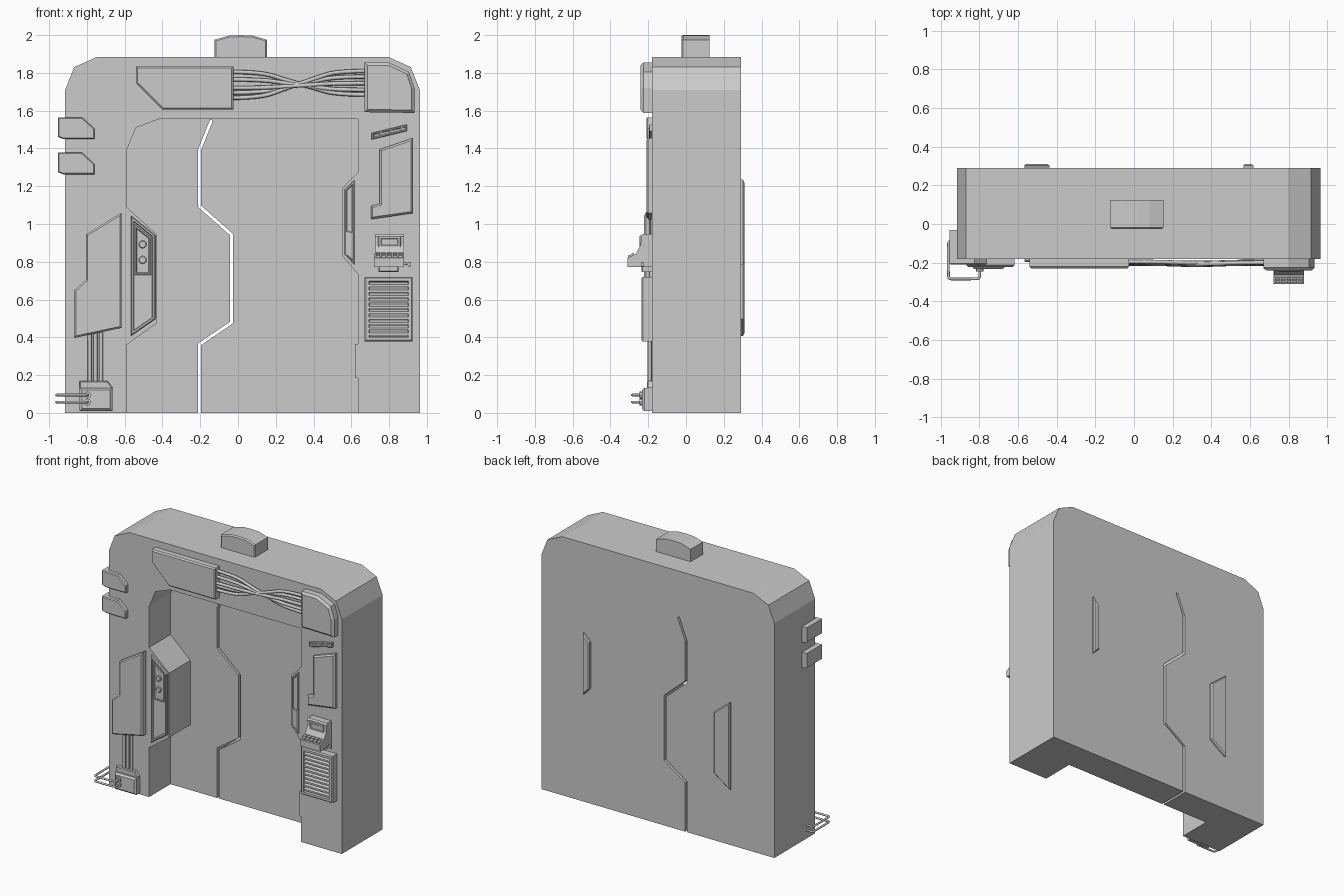
import bpy, bmesh, math
from mathutils import Vector

if "Cube" in bpy.data.objects:
    bpy.data.objects.remove(bpy.data.objects["Cube"])


def prism(name, pts, a, b, chamfer=0, rim=0, sink=0, axis='y'):
    """Extrude a profile from a to b; chamfer, rim and sink shape the b face."""
    def put(p, t):
        return (p[0], t, p[1]) if axis == 'y' else (t, p[0], p[1])
    bm = bmesh.new()
    lo = [bm.verts.new(put(p, a)) for p in pts]
    hi = [bm.verts.new(put(p, b)) for p in pts]
    n = len(pts)
    bm.faces.new(lo)
    front = bm.faces.new(hi)
    for i in range(n):
        j = (i + 1) % n
        bm.faces.new((lo[i], lo[j], hi[j], hi[i]))
    bmesh.ops.recalc_face_normals(bm, faces=bm.faces[:])
    if chamfer:
        for v in hi:  # start lower so the finished face lands on b
            v.co[1 if axis == 'y' else 0] -= math.copysign(chamfer, b - a)
        bm.normal_update()
        bmesh.ops.inset_region(bm, faces=[front], thickness=chamfer, depth=chamfer, use_even_offset=True)
    if rim:
        bm.normal_update()
        bmesh.ops.inset_region(bm, faces=[front], thickness=rim, depth=0, use_even_offset=True)
        bm.normal_update()
        bmesh.ops.inset_region(bm, faces=[front], thickness=0.004, depth=-sink, use_even_offset=True)
    me = bpy.data.meshes.new(name)
    bm.to_mesh(me)
    bm.free()
    ob = bpy.data.objects.new(name, me)
    bpy.context.collection.objects.link(ob)
    return ob


def rect(x0, x1, z0, z1):
    return [(x0, z0), (x1, z0), (x1, z1), (x0, z1)]


def disc(x, z, r, n=12):
    return [(x + r * math.cos(2 * math.pi * i / n), z + r * math.sin(2 * math.pi * i / n)) for i in range(n)]


def tube(name, pts, r, smooth=True):
    cu = bpy.data.curves.new(name, 'CURVE')
    cu.dimensions = '3D'
    cu.bevel_depth = r
    cu.bevel_resolution = 2
    cu.use_fill_caps = True
    sp = cu.splines.new('NURBS' if smooth else 'POLY')
    sp.points.add(len(pts) - 1)
    for p, co in zip(sp.points, pts):
        p.co = (*co, 1)
    if smooth:
        sp.order_u = 3
        sp.use_endpoint_u = True
        sp.resolution_u = 5
    ob = bpy.data.objects.new(name, cu)
    bpy.context.collection.objects.link(ob)
    bpy.ops.object.select_all(action='DESELECT')
    ob.select_set(True)
    bpy.context.view_layer.objects.active = ob
    bpy.ops.object.convert(target='MESH')
    bpy.ops.object.shade_smooth_by_angle(angle=math.radians(50))


def cut(ob, cutter):
    m = ob.modifiers.new('cut', 'BOOLEAN')
    m.operation = 'DIFFERENCE'
    m.solver = 'EXACT'
    m.object = cutter
    bpy.ops.object.select_all(action='DESELECT')
    ob.select_set(True)
    bpy.context.view_layer.objects.active = ob
    bpy.ops.object.modifier_apply(modifier=m.name)
    bpy.data.objects.remove(cutter)


FACE = -0.18   # front plane of the frame
BACK = 0.29

# Door frame with deep recess and the stepped gap between door leaves
frame = prism('door_frame', [(-0.915, 0), (-0.915, 1.71), (-0.868, 1.83), (-0.745, 1.885), (0.795, 1.885),
                             (0.915, 1.83), (0.963, 1.71), (0.963, 0)], BACK, FACE)
recess = [(-0.59, -0.1), (-0.59, 0.36), (-0.43, 0.475), (-0.43, 0.945), (-0.59, 1.09), (-0.59, 1.39),
          (-0.54, 1.51), (-0.42, 1.555), (0.635, 1.555), (0.635, 1.275), (0.553, 1.19), (0.553, 0.83),
          (0.635, 0.735), (0.635, -0.1)]
cut(frame, prism('recess_cutter', recess, 0.065, -0.3))

gap = [Vector(p) for p in ((-0.205, -0.1), (-0.205, 0.362), (-0.035, 0.478), (-0.035, 0.945),
                           (-0.205, 1.095), (-0.205, 1.39), (-0.14, 1.55))]
left, right = [], []
for i, p in enumerate(gap):
    d0 = (p - gap[i - 1]).normalized() if i else (gap[1] - p).normalized()
    d1 = (gap[i + 1] - p).normalized() if i < len(gap) - 1 else d0
    n0, n1 = Vector((-d0.y, d0.x)), Vector((-d1.y, d1.x))
    off = (n0 + n1) / (1 + n0.dot(n1)) * 0.008
    left.append(p + off)
    right.append(p - off)
cut(frame, prism('gap_cutter', left + right[::-1], 0.4, -0.05))

# Raised roof block
prism('roof_block', [(-0.125, 1.87), (-0.125, 1.975), (-0.05, 1.997), (0.015, 2.0), (0.08, 1.997),
                     (0.153, 1.975), (0.153, 1.87)], 0.125, -0.025, 0.008)

# Overhead housing, corner housing and the crossing cables between them
prism('overhead_housing', [(-0.54, 1.835), (-0.025, 1.835), (-0.025, 1.605), (-0.4, 1.605), (-0.54, 1.745)],
      FACE, -0.23, 0.009)
prism('corner_housing', [(0.67, 1.855), (0.80, 1.855), (0.905, 1.805), (0.934, 1.72), (0.934, 1.588), (0.67, 1.592)],
      FACE, -0.24, 0.015)
for k, (z0, z1) in enumerate([(1.805, 1.685), (1.765, 1.71), (1.72, 1.745), (1.695, 1.78), (1.668, 1.81)]):
    y = -0.195 - 0.005 * (k % 3)
    tube(f'overhead_cable_{k}', [(-0.04, y, z0), (0.12, y, z0), (0.25, y - 0.006, z0 * 0.65 + z1 * 0.35),
                                 (0.4, y - 0.006, z0 * 0.3 + z1 * 0.7), (0.52, y, z1), (0.69, y, z1)], 0.011)

# Left edge tabs wrapping round the corner
for k in range(2):
    d = 0.187 * k
    prism(f'edge_tab_{k}', [(-0.953, 1.565 - d), (-0.825, 1.565 - d), (-0.76, 1.505 - d), (-0.76, 1.45 - d),
                            (-0.925, 1.45 - d), (-0.953, 1.46 - d)], -0.03, -0.21, 0.006)

# Left plate with pipes down to the junction box
prism('left_plate', [(-0.617, 1.06), (-0.805, 0.945), (-0.805, 0.705), (-0.867, 0.65), (-0.867, 0.397),
                     (-0.617, 0.45)], FACE, -0.222, 0.009)
for k, x in enumerate((-0.785, -0.755, -0.725)):
    tube(f'down_pipe_{k}', [(x, -0.192, 0.14), (x, -0.192, 0.44)], 0.011, False)
prism('junction_back', [(-0.84, 0.01), (-0.665, 0.01), (-0.665, 0.135), (-0.69, 0.168), (-0.84, 0.168)],
      FACE, -0.207, 0.005)
prism('junction_box', rect(-0.838, -0.665, 0.01, 0.132), FACE, -0.232, 0.012)
for k, z in enumerate((0.095, 0.057)):
    prism(f'hose_socket_{k}', disc(-0.797, z, 0.019, 8), -0.22, -0.245)
    tube(f'hose_{k}', [(-0.797, -0.23, z), (-0.797, -0.26, z), (-0.799, -0.281, z), (-0.82, -0.284, z),
                       (-0.93, -0.284, z), (-0.957, -0.284, z), (-0.96, -0.26, z), (-0.96, -0.11, z),
                       (-0.958, -0.09, z), (-0.935, -0.088, z), (-0.905, -0.088, z)], 0.007)

# Cheek panels, repeated on the back
cheek = [(-0.567, 0.407), (-0.437, 0.497), (-0.437, 0.94), (-0.567, 1.045)]
prism('left_cheek_panel', cheek, FACE, -0.197, 0.005, 0.008, 0.01)
prism('left_cheek_window', [(-0.549, 0.73), (-0.46, 0.73), (-0.46, 0.93), (-0.549, 1.0)],
      FACE, -0.196, 0.003, 0.006, 0.006)
for k, z in enumerate((0.892, 0.81)):
    prism(f'cheek_button_{k}', disc(-0.505, z, 0.021), FACE, -0.201, 0.004)
slim = [(0.565, 0.838), (0.617, 0.785), (0.617, 1.235), (0.565, 1.182)]
prism('right_cheek_panel', slim, FACE, -0.19, 0.004, 0.005, 0.006)
prism('right_cheek_lower', [(0.569, 0.845), (0.613, 0.8), (0.613, 0.955), (0.569, 0.965)], FACE, -0.191, 0.003)
prism('right_door_catch', rect(0.62, 0.637, 0.185, 0.365), -0.06, FACE)
prism('back_left_panel', cheek, BACK, 0.31, 0.008)
prism('back_right_panel', slim, BACK, 0.31, 0.008)

# Slanted vent on the right column
prism('slant_vent', [(0.707, 1.447), (0.895, 1.492), (0.895, 1.527), (0.707, 1.482)],
      FACE, -0.195, 0.003, 0.005, 0.01)
for k in range(3):
    x = 0.735 + 0.055 * k
    z = 1.456 + 0.24 * (x - 0.707)
    prism(f'vent_rib_{k}', [(x, z), (x + 0.012, z + 0.003), (x + 0.03, z + 0.025), (x + 0.018, z + 0.022)],
          FACE, -0.194)

# Right column cover plate
prism('right_plate', [(0.925, 1.455), (0.75, 1.395), (0.75, 1.108), (0.703, 1.095), (0.703, 1.025), (0.925, 1.057)],
      FACE, -0.21, 0.01)

# Control console with screen, keys and side lever
prism('console_body', [(-0.17, 0.948), (-0.228, 0.948), (-0.238, 0.935), (-0.24, 0.89), (-0.262, 0.85),
                       (-0.27, 0.79), (-0.17, 0.775)], 0.725, 0.88, axis='x')
prism('console_shelf', [(-0.18, 0.84), (-0.27, 0.84), (-0.31, 0.82), (-0.31, 0.772), (-0.18, 0.772)],
      0.72, 0.88, axis='x')
prism('console_screen', rect(0.742, 0.862, 0.872, 0.938), -0.2, -0.247, 0.004, 0.01, 0.005)
for row in range(2):
    for k in range(5):
        x = 0.73 + 0.03 * k
        y, z = -0.276 - 0.017 * row, 0.83 - 0.009 * row
        prism(f'console_key_{row}_{k}', [(y, z), (y - 0.013, z - 0.006), (y - 0.013, z + 0.013), (y, z + 0.018)],
              x, x + 0.022, axis='x')
prism('console_foot', rect(0.745, 0.85, 0.745, 0.785), FACE, -0.235, 0.005)
tube('console_lever', [(0.87, -0.23, 0.795), (0.908, -0.23, 0.785)], 0.006, False)
prism('lever_knob', rect(0.9, 0.915, 0.775, 0.8), -0.222, -0.238)

# Louvred grille
prism('grille_frame', rect(0.67, 0.925, 0.378, 0.72), FACE, -0.235, 0.007, 0.016, 0.03)
for k in range(10):
    z = 0.41 + 0.0285 * k
    prism(f'grille_slat_{k}', [(-0.2, z + 0.018), (-0.203, z + 0.025), (-0.23, z + 0.012), (-0.23, z)],
          0.692, 0.903, axis='x')
